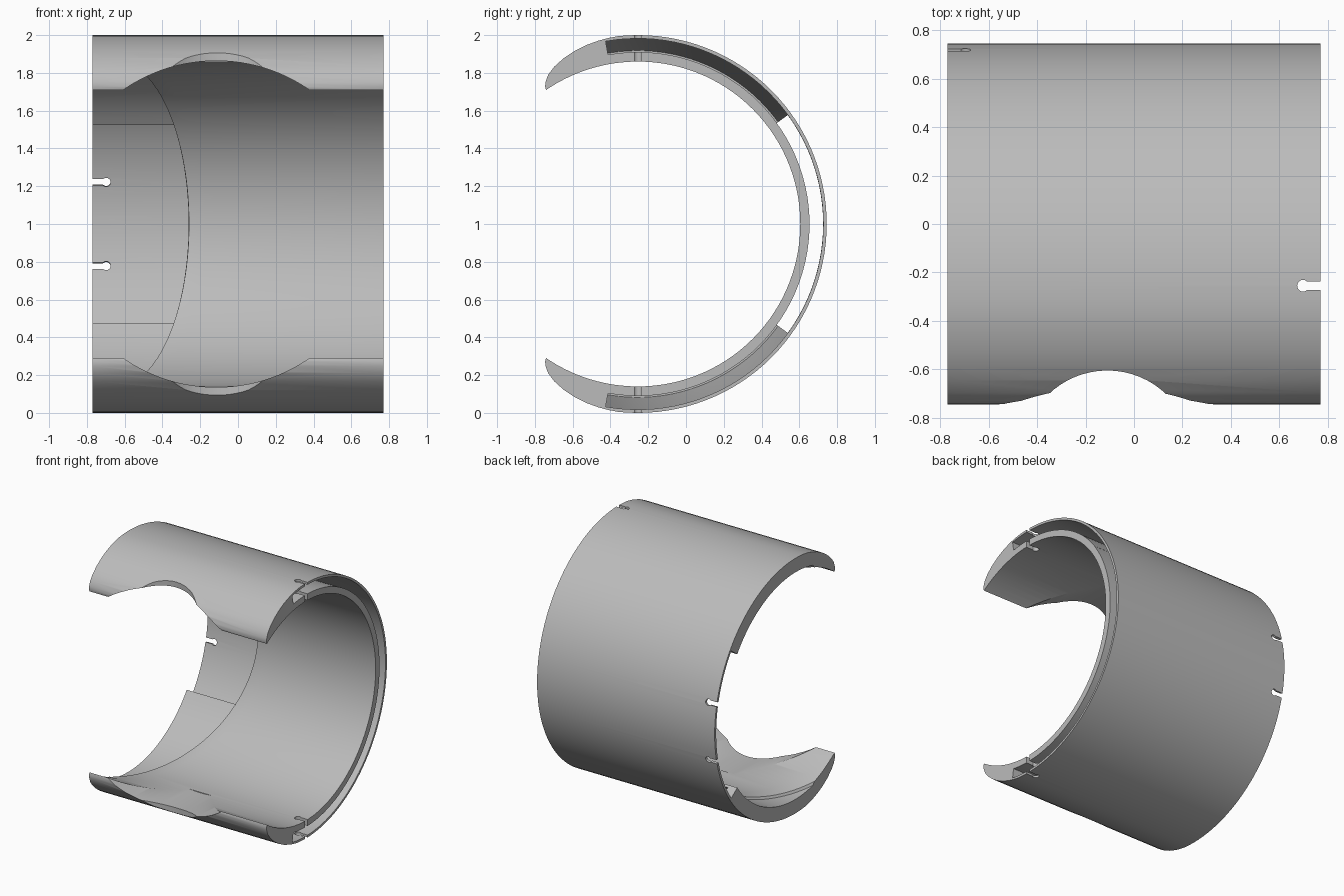
import bpy, bmesh
from math import sin, cos, radians, pi
from mathutils import Vector, Matrix

cube = bpy.data.objects.get("Cube")
if cube:
    bpy.data.objects.remove(cube, do_unlink=True)

HALF = 0.77          # half length along x
CY, CZ = -0.255, 1.0  # sleeve axis
INNER = 0.86

mat = bpy.data.materials.new("light grey")
mat.use_nodes = True
grey = (0.5, 0.5, 0.5, 1)
mat.diffuse_color = grey
mat.node_tree.nodes["Principled BSDF"].inputs["Base Color"].default_value = grey


def polar(r, deg):
    return CY + r * cos(radians(deg)), CZ + r * sin(radians(deg))


def loft(name, rings):
    """Closed solid through equal-length rings of points."""
    bm = bmesh.new()
    loops = [[bm.verts.new(p) for p in ring] for ring in rings]
    n = len(loops[0])
    for a, b in zip(loops, loops[1:]):
        for i in range(n):
            j = (i + 1) % n
            bm.faces.new((a[i], a[j], b[j], b[i]))
    bm.faces.new(loops[0])
    bm.faces.new(loops[-1])
    bmesh.ops.recalc_face_normals(bm, faces=bm.faces)
    mesh = bpy.data.meshes.new(name)
    bm.to_mesh(mesh)
    bm.free()
    ob = bpy.data.objects.new(name, mesh)
    bpy.context.collection.objects.link(ob)
    return ob


def place(x, outline):
    """Put a y-z outline at x, which may depend on y."""
    return [Vector((x(y) if callable(x) else x, y, z)) for y, z in outline]


def sector(r0, r1, half_angle, steps):
    angles = [half_angle * (2 * i / steps - 1) for i in range(steps + 1)]
    return [polar(r1, a) for a in angles] + [polar(r0, a) for a in reversed(angles)]


def circle(r, n=120):
    return [polar(r, 360 * i / n) for i in range(n)]


def cut(body, cutter):
    cutter.hide_render = True
    mod = body.modifiers.new("cut", 'BOOLEAN')
    mod.operation = 'DIFFERENCE'
    mod.solver = 'EXACT'
    mod.object = cutter
    bpy.context.view_layer.objects.active = body
    bpy.ops.object.modifier_apply(modifier=mod.name)
    bpy.data.objects.remove(cutter, do_unlink=True)


def liner_edge(offset):
    """Slanted plane where the thick inner wall stops."""
    return lambda y: -0.17 - 0.46 * (0.605 - y) + offset


# C-shaped body with tapering rounded lips
lip = [(99, 0.997), (102, 0.993), (106, 0.986), (110, 0.976), (114, 0.962),
       (118, 0.943), (121, 0.922), (123, 0.897), (124, 0.878)]
outer = [(-a, r) for a, r in reversed(lip)]
outer += [(a, 1.0) for a in range(-96, 97, 3)] + lip
inner = [(a, INNER) for a in [124.4] + list(range(123, -124, -3)) + [-124.4]]
profile = [polar(r, a) for a, r in outer + inner]
body = loft("split_sleeve", [place(-HALF, profile), place(HALF, profile)])

# Slanted flare and step at the end of the inner wall
cut(body, loft("flare_cutter", [
    place(liner_edge(0.03), circle(0.852)), place(liner_edge(0), circle(INNER)),
    place(liner_edge(-0.095), circle(0.872)), place(liner_edge(-0.105), circle(0.89)),
    place(lambda y: -2.0, circle(0.89))]))

# Tapered pocket inside the wall, open at one end
cut(body, loft("pocket_cutter", [
    place(1.0, sector(0.91, 0.982, 100, 66)), place(0.2, sector(0.91, 0.982, 100, 66)),
    place(-0.7, sector(0.91, 0.918, 100, 66))]))

# Rear passage through to the other end, leaving a thin outer shell
cut(body, loft("passage_cutter", [
    place(1.1, sector(0.909, 0.981, 36, 24)), place(-1.1, sector(0.909, 0.981, 36, 24))]))
cut(body, loft("rear_recess_cutter", [
    place(-2.0, sector(0.8, 0.981, 36, 24)),
    place(liner_edge(-0.105), sector(0.8, 0.981, 36, 24))]))

# Round front opening across both lips
bore = [(-0.115 + 0.864 * cos(2 * pi * i / 128), CZ + 0.864 * sin(2 * pi * i / 128))
        for i in range(128)]
cut(body, loft("bore_cutter", [[Vector((x, y, z)) for x, z in bore] for y in (-1.2, -0.3)]))

# Arched relief in each lip
relief = [(-0.11 + 0.35 * cos(2 * pi * i / 64), -0.955 + 0.35 * sin(2 * pi * i / 64))
          for i in range(64)]
cut(body, loft("relief_cutter", [[Vector((x, y, z)) for x, y in relief] for z in (-0.5, 2.5)]))


def keyhole(end, deg):
    """Radial keyhole slot at one end, at an angle round the sleeve."""
    arc = [radians(a) for a in range(45, 316, 15)]
    shape = [(0.698 + 0.024 * cos(a), 0.024 * sin(a)) for a in arc]
    shape += [(0.9, -0.017), (0.9, 0.017)]
    turn = Matrix.Rotation(radians(deg), 3, 'X')
    rings = [[turn @ Vector((end * u, r, v)) + Vector((0, CY, CZ)) for u, v in shape]
             for r in (0.7, 1.2)]
    cut(body, loft("keyhole_cutter", rings))


for side in (1, -1):
    keyhole(1, 90 * side)
    keyhole(-1, 13 * side)

# Finish
body.data.materials.clear()
body.data.materials.append(mat)
bpy.ops.object.select_all(action='DESELECT')
body.select_set(True)
bpy.context.view_layer.objects.active = body
bpy.ops.object.shade_smooth_by_angle(angle=radians(25))
